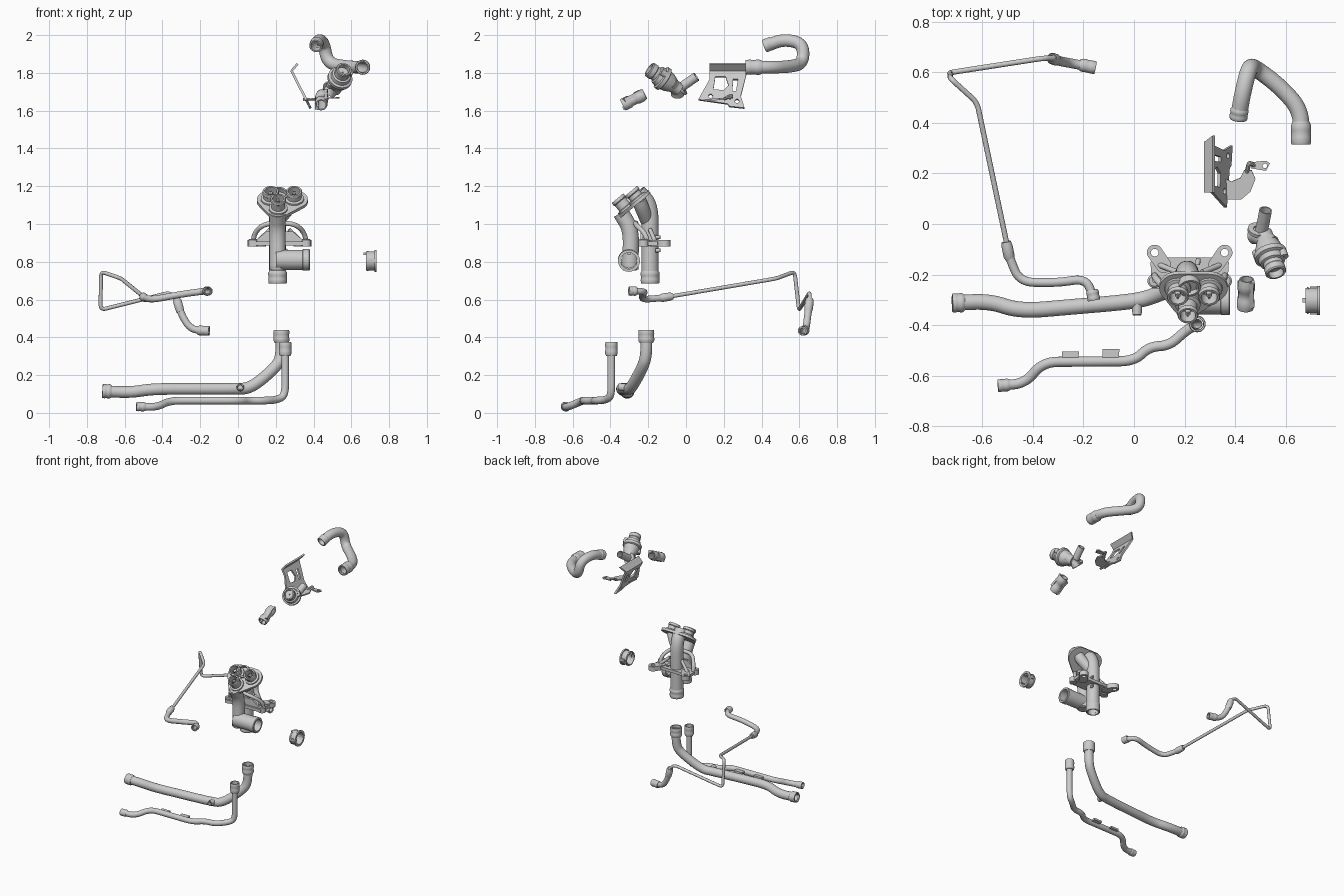
import bpy, bmesh, math
from mathutils import Vector, Matrix
from mathutils.geometry import convex_hull_2d


def smooth(ob):
    bpy.ops.object.select_all(action='DESELECT')
    ob.select_set(True)
    bpy.context.view_layer.objects.active = ob
    bpy.ops.object.shade_smooth_by_angle(angle=math.radians(35))


def loft(name, rings, n=28):
    """Closed skin through (centre, side, up, radius) rings, last joins first."""
    bm = bmesh.new()
    vs = [[bm.verts.new(c + (a * math.cos(k * math.tau / n) + b * math.sin(k * math.tau / n)) * r)
           for k in range(n)] for c, a, b, r in rings]
    for i in range(len(vs)):
        p, q = vs[i], vs[(i + 1) % len(vs)]
        for k in range(n):
            bm.faces.new((p[k], p[(k + 1) % n], q[(k + 1) % n], q[k]))
    bmesh.ops.recalc_face_normals(bm, faces=bm.faces)
    me = bpy.data.meshes.new(name)
    bm.to_mesh(me)
    bm.free()
    ob = bpy.data.objects.new(name, me)
    bpy.context.collection.objects.link(ob)
    smooth(ob)
    return ob


def tube(name, pts, r, bend=0.08, wall=0.8, n=28):
    """Hollow pipe along a path with rounded corners."""
    P = [Vector(p) for p in pts]
    path = [P[0]]
    for a, b, c in zip(P, P[1:], P[2:]):
        s = b + (a - b).normalized() * min(bend, 0.48 * (a - b).length)
        e = b + (c - b).normalized() * min(bend, 0.48 * (c - b).length)
        path += [s * (1 - t) ** 2 + b * 2 * t * (1 - t) + e * t * t for t in [i / 8 for i in range(9)]]
    path.append(P[-1])
    rings, side = [], None
    for i, p in enumerate(path):
        d = (path[min(i + 1, len(path) - 1)] - path[max(i - 1, 0)]).normalized()
        side = d.orthogonal() if side is None else side - d * side.dot(d)
        side.normalize()
        rings.append((p, side.copy(), d.cross(side), r))
    return loft(name, rings + [(c, a, b, q * wall) for c, a, b, q in reversed(rings)], n)


def lathe(name, p, direction, profile, n=32):
    """Turned part: closed (distance, radius) profile about an axis."""
    p, d = Vector(p), Vector(direction).normalized()
    a = d.orthogonal().normalized()
    return loft(name, [(p + d * t, a, d.cross(a), r) for t, r in profile], n)


def collar(name, p, q, r, waist=.97):
    """Hollow coupling cuff from p to q."""
    L = (Vector(q) - Vector(p)).length
    prof = [(0, .74), (0, .93), (.05, .98), (.3, 1), (.36, waist), (.58, waist), (.64, 1), (.82, 1), (1, .84), (1, .7)]
    return lathe(name, p, Vector(q) - Vector(p), [(t * L, k * r) for t, k in prof])


def circle(x, y, r, n=20):
    return [(x + r * math.cos(i * math.tau / n), y + r * math.sin(i * math.tau / n)) for i in range(n)]


def plate(name, loops, th, origin, u, v):
    """Sheet part: outline plus hole loops, laid in the plane u, v."""
    cu = bpy.data.curves.new(name, 'CURVE')
    cu.dimensions, cu.fill_mode, cu.extrude = '2D', 'BOTH', th / 2
    for loop in loops:
        s = cu.splines.new('POLY')
        s.points.add(len(loop) - 1)
        s.use_cyclic_u = True
        for pt, (x, y) in zip(s.points, loop):
            pt.co = (x, y, 0, 1)
    ob = bpy.data.objects.new(name, cu)
    bpy.context.collection.objects.link(ob)
    u, v = Vector(u).normalized(), Vector(v).normalized()
    ob.matrix_world = Matrix.Translation(origin) @ Matrix((u, v, u.cross(v))).transposed().to_4x4()
    bpy.ops.object.select_all(action='DESELECT')
    ob.select_set(True)
    bpy.context.view_layer.objects.active = ob
    bpy.ops.object.convert(target='MESH')
    smooth(bpy.context.view_layer.objects.active)


def hull(*circles):
    pts = [p for c in circles for p in circle(*c, n=32)]
    return [pts[i] for i in convex_hull_2d(pts)]


X, Y, Z = (1, 0, 0), (0, 1, 0), (0, 0, 1)

# Large lower pipe
tube('large_lower_pipe', [(-.71, -.312, .115), (-.57, -.305, .108), (-.45, -.345, .127), (-.02, -.308, .127),
     (.07, -.29, .13), (.21, -.225, .25), (.23, -.21, .31), (.23, -.21, .42)], .031, .1)
collar('large_pipe_left_collar', (-.718, -.312, .116), (-.67, -.311, .113), .038)
collar('large_pipe_top_collar', (.23, -.21, .44), (.23, -.21, .37), .042)
lathe('large_pipe_stub', (.012, -.31, .133), (0, -1, .1), [(0, .012), (0, .022), (.05, .018), (.05, .012)])

# Small lower pipe with two mounting tabs
tube('small_lower_pipe', [(-.53, -.638, .033), (-.43, -.63, .03), (-.36, -.545, .065), (0, -.542, .065),
     (.06, -.485, .065), (.14, -.48, .065), (.2, -.425, .068), (.25, -.395, .09), (.25, -.395, .35)], .02, .06)
collar('small_pipe_left_collar', (-.538, -.639, .034), (-.49, -.635, .032), .025)
collar('small_pipe_top_collar', (.25, -.395, .375), (.25, -.395, .30), .033)
for x, y in ((-.253, -.517), (-.093, -.507)):
    plate('pipe_tab', [[(-.032, -.025), (.032, -.025), (.036, .013), (-.032, .013)]], .014, (x, y, .07), X, Y)

# Thin vent line with rubber ends
tube('vent_line', [(-.32, .655, .60), (-.36, .655, .637), (-.728, .598, .545), (-.725, .575, .748), (-.62, .48, .712),
     (-.5, -.09, .615)], .0105, .03, .6, 16)
tube('vent_upper_hose', [(-.155, .618, .435), (-.25, .635, .44), (-.30, .645, .52), (-.325, .655, .605)], .019, .07)
collar('vent_upper_end', (-.152, .617, .434), (-.215, .63, .437), .026)
lathe('vent_sleeve_upper', (-.305, .647, .535), (-.02, .008, .07), [(0, .012), (0, .02), (.02, .023), (.06, .023), (.08, .012)])
tube('vent_lower_hose', [(-.5, -.08, .617), (-.49, -.14, .607), (-.45, -.23, .60), (-.3, -.232, .628),
     (-.19, -.215, .643), (-.16, -.29, .645)], .0175, .06)
lathe('vent_sleeve_lower', (-.505, -.07, .618), (.015, -.075, -.012), [(0, .01), (0, .018), (.02, .022), (.06, .022), (.08, .014)])
collar('vent_lower_end', (-.158, -.302, .645), (-.166, -.26, .645), .025)

# Manifold: rear riser, front riser turning into a side outlet
tube('rear_riser', [(.21, -.19, .70), (.21, -.19, 1.1), (.22, -.255, 1.165)], .045, .09)
collar('rear_riser_collar', (.21, -.19, .685), (.21, -.19, .755), .05)
tube('front_riser', [(.21, -.295, .76), (.21, -.29, .97), (.21, -.345, 1.06)], .043, .08)
tube('side_outlet', [(.20, -.303, .81), (.375, -.303, .81)], .054, wall=.78)
lathe('front_riser_cap', (.21, -.297, .755), Z, [(0, .005), (0, .036), (.012, .043), (.03, .043), (.03, .005)])
lathe('side_outlet_rim', (.34, -.303, .81), X, [(0, .05), (.004, .057), (.036, .057), (.04, .054), (.04, .042), (0, .042)])

# Manifold head: tilted lobed flange with three ports
N, V, C = Vector((0, -.64, .77)), Vector((0, .77, .64)), Vector((.235, -.272, 1.105))
lobes = [(-.062, .03, .073), (.062, .03, .073), (-.022, -.05, .065)]
plate('head_flange', [hull(*lobes)], .018, C, X, V)
for (u, v, _), r, h in zip(lobes, (.043, .043, .041), (.066, .066, .082)):
    base = C + Vector((u, 0, 0)) + V * v
    lathe('head_port', base, N, [(0, .6 * r), (0, 1.25 * r), (.018, 1.2 * r), (.022, .9 * r), (h - .022, .88 * r),
          (h - .017, r), (h - .004, r), (h, .94 * r), (h, .74 * r), (.02, .7 * r)])
    lathe('port_core', base, N, [(.005, .002), (.005, .3 * r), (h - .012, .24 * r), (h - .012, .002)])
    for w in (0, math.pi / 2):
        d = Vector((math.cos(w), 0, 0)) + V * math.sin(w)
        plate('port_vane', [[(-.8 * r, 0), (.8 * r, 0), (.8 * r, h - .03), (-.8 * r, h - .03)]], .006, base, d, N)
tube('head_neck', [(.29, -.25, 1.13), (.27, -.235, 1.09), (.21, -.205, 1.02)], .038, .05)

# Manifold mounting plate, web, ears and brace arms
plate('mount_plate', [[(-.148, -.06), (.148, -.06), (.155, .045), (.115, .062), (-.115, .062), (-.155, .045)]],
      .022, (.22, -.195, .897), X, Y)
plate('mount_web', [[(-.155, 0), (.155, 0), (.07, .07), (-.07, .07)]], .014, (.22, -.235, .89), X, Z)
for s in (-1, 1):
    plate('mount_ear', [hull((0, 0, .031), (-s * .035, -.05, .03)), circle(0, 0, .015)], .034,
          (.22 + s * .138, -.113, .897), X, Y)
    tube('brace_arm', [(.22 + s * x, y, z) for x, y, z in
         ((.14, -.2, .885), (.135, -.215, .95), (.085, -.27, 1.0), (0, -.265, 1.005))], .013, .05, .3, 14)
    tube('brace_strut', [(.22 + s * .125, -.16, .9), (.22 + s * .05, -.19, .97)], .011, wall=.3, n=14)
    lathe('brace_foot', (.22 + s * .14, -.225, .88), Z, [(0, .006), (0, .027), (.035, .027), (.04, .02), (.04, .006)])
for z in (.86, .93):
    lathe('rear_boss', (.25, -.16, z), (.2, 1, 0), [(0, .003), (0, .011), (.025, .009), (.025, .003)], 14)

# Side ring connector with latch
lathe('side_ring', (.678, -.302, .805), X, [(0, .043), (0, .05), (.045, .05), (.045, .058), (.056, .058), (.056, .043)])
lathe('side_ring_rib', (.683, -.302, .805), X, [(0, .046), (0, .053), (.007, .053), (.007, .046)])
plate('side_ring_latch', [[(-.02, -.006), (.04, -.006), (.04, .006), (-.02, .006)]], .018, (.685, -.302, .842), X, Z)
for y in (-.348, -.256):
    plate('side_ring_lug', [[(-.02, -.01), (.018, -.01), (.018, .01), (-.02, .01)]], .02, (.715, y, .805), X, Y)

# Upper curved hose
tube('upper_hose', [(.66, .33, 1.83), (.66, .45, 1.83), (.575, .545, 1.832), (.475, .62, 1.85), (.455, .62, 1.955),
     (.43, .52, 1.978), (.413, .425, 1.945)], .033, .1)
collar('upper_hose_clamp', (.66, .315, 1.83), (.66, .405, 1.83), .04)
collar('upper_hose_end', (.412, .415, 1.942), (.418, .46, 1.959), .036)

# Thermostat housing
A, B = Vector((.562, -.195, 1.82)), Vector((.512, -.035, 1.71))
lathe('thermostat_body', A, B - A, [(0, .03), (0, .038), (.005, .042), (.03, .042), (.034, .039), (.05, .04), (.054, .05),
      (.075, .054), (.08, .066), (.1, .066), (.105, .056), (.13, .052), (.165, .036), (.2, .034), (.2, .003), (.03, .003), (.03, .03)])
for k in (-1, 1):
    lathe('housing_lug', A + (B - A) * .4 + Vector((k * .05, 0, k * .03)), B - A, [(0, .004), (0, .019), (.028, .019), (.028, .004)], 16)
tube('housing_elbow', [(.545, -.08, 1.75), (.495, -.045, 1.71), (.475, -.045, 1.685)], .035, .05)
tube('housing_spigot', [(.495, -.06, 1.70), (.508, -.01, 1.735), (.52, .055, 1.78)], .025, .03)
lathe('spigot_flange', (.49, -.03, 1.715), (.012, .065, .05), [(0, .02), (0, .042), (.014, .042), (.014, .02)])

# Quick clip below the housing
collar('quick_clip', (.44, -.335, 1.63), (.445, -.218, 1.688), .034, .85)
for s in (-1, 1):
    plate('clip_ear', [[(-.06, -.007), (.055, -.007), (.06, .012), (.03, .008), (-.05, .012)]], .02,
          (.442 + s * .022, -.28, 1.659 + s * .02), (0, .12, .062), (s, 0, 0))

# Pierced sheet bracket: sloping face, top fold, lower tongue and hook
S = (-.45, 0, .89)
plate('bracket_face', [[(.065, .03), (.22, .005), (.23, -.01), (.31, -.02), (.29, .05), (.325, .205), (.125, .205), (.125, .15)],
      [(.145, .09), (.2, .085), (.225, .115), (.21, .165), (.155, .165)], [(.245, .08), (.265, .08), (.275, .15), (.25, .15)],
      circle(.13, .05, .012, 14), circle(.27, .02, .012, 14)], .013, (.375, 0, 1.63), Y, S)
plate('bracket_fold', [[(.125, 0), (.325, 0), (.35, .05), (.125, .05)]], .012, (.283, 0, 1.81), Y, (.03, 0, .035))
plate('bracket_tongue', [[(-.02, 0), (.06, 0), (.095, .03), (.115, .08), (.1, .115), (.07, .115), (.055, .085), (.02, .07), (-.02, .09)]],
      .01, (.365, .098, 1.655), X, (0, 1, .08))
plate('bracket_hook', [[(0, 0), (.06, -.01), (.075, .02), (.06, .03), (.01, .025)], circle(.055, .01, .009, 12)], .009,
      (.462, .22, 1.668), X, Y)
tube('bracket_link', [(.445, .2, 1.66), (.455, .245, 1.685), (.475, .23, 1.665)], .009, .02, .3, 10)
